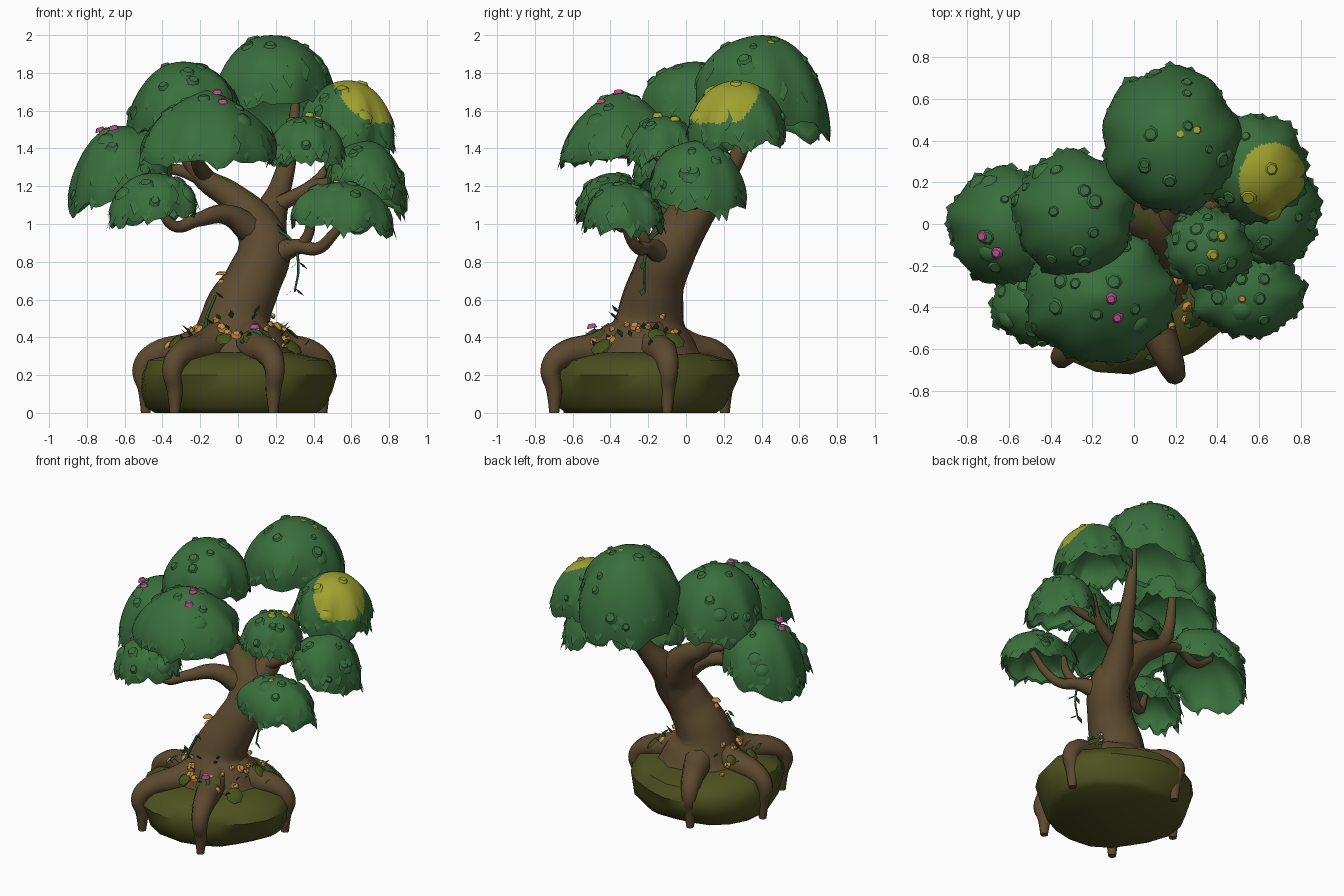
import bpy, bmesh, math, random
from mathutils import Vector, Matrix

random.seed(4)
cube = bpy.data.objects.get("Cube")
if cube:
    bpy.data.objects.remove(cube)


def material(name, r, g, b):
    m = bpy.data.materials.new(name)
    m.use_nodes = True
    m.diffuse_color = (r, g, b, 1)
    bsdf = m.node_tree.nodes["Principled BSDF"]
    bsdf.inputs["Base Color"].default_value = (r, g, b, 1)
    bsdf.inputs["Roughness"].default_value = 0.9
    return m


LEAF = material("leaf_green", .042, .158, .047)
YELLOW = material("yellow_leaf", .35, .36, .03)
BARK = material("bark_brown", .108, .068, .029)
ROCK = material("olive_rock", .075, .08, .014)
MOSS = material("moss_green", .06, .085, .012)
VINE = material("vine_green", .018, .1, .035)
ORANGE = material("orange", .57, .26, .055)
PINK = material("pink", .48, .07, .25)


def smooth(obj, angle):
    bpy.ops.object.select_all(action='DESELECT')
    obj.select_set(True)
    bpy.context.view_layer.objects.active = obj
    bpy.ops.object.shade_smooth_by_angle(angle=math.radians(angle))


def finish(name, bm, mats, angle=50):
    mesh = bpy.data.meshes.new(name)
    bm.to_mesh(mesh)
    bm.free()
    obj = bpy.data.objects.new(name, mesh)
    bpy.context.collection.objects.link(obj)
    for m in mats:
        mesh.materials.append(m)
    smooth(obj, angle)
    return obj


def tube(name, paths, mats):
    """Tapered tubes through points (x, y, z, radius), as one mesh."""
    cu = bpy.data.curves.new(name, 'CURVE')
    cu.dimensions = '3D'
    cu.bevel_depth = 1
    cu.bevel_resolution = 3
    cu.resolution_u = 6
    cu.use_fill_caps = True
    for path in paths:
        sp = cu.splines.new('BEZIER')
        sp.bezier_points.add(len(path) - 1)
        for bp, (x, y, z, r) in zip(sp.bezier_points, path):
            bp.co, bp.radius = (x, y, z), r
            bp.handle_left_type = bp.handle_right_type = 'AUTO'
    obj = bpy.data.objects.new(name, cu)
    bpy.context.collection.objects.link(obj)
    bpy.ops.object.select_all(action='DESELECT')
    obj.select_set(True)
    bpy.context.view_layer.objects.active = obj
    bpy.ops.object.convert(target='MESH')
    obj = bpy.context.object
    obj.data.materials.clear()
    for m in mats:
        obj.data.materials.append(m)
    smooth(obj, 60)
    return obj


def disc(bm, loc, normal, size, thick):
    """Small faceted cap lying on a surface."""
    rot = Vector(normal).to_track_quat('Z', 'Y').to_matrix().to_4x4()
    spin = Matrix.Rotation(random.uniform(0, 3), 4, 'Z')
    bmesh.ops.create_cone(bm, cap_ends=True, segments=7, radius1=size, radius2=size * .6,
                          depth=thick, matrix=Matrix.Translation(loc) @ rot @ spin)


def flake(bm, p, out, side, size):
    """Pointed leaf."""
    a, b, c, d = [bm.verts.new(v) for v in (p - out * size, p + side * size * .5,
                                            p + out * size, p - side * size * .5)]
    bm.faces.new((a, b, c))
    bm.faces.new((a, c, d))


def canopy(name, x, y, rx, ry, rim, top, slope, cone=0, patch=None):
    """Umbrella-shaped clump: domed outside, hollow underside, ragged rim."""
    bm = bmesh.new()
    segs, rows = (120, 36) if patch else (48, 14)
    h = top - rim
    ph = random.uniform(0, 6)
    ragged = [random.uniform(-.025, .02) for _ in range(48)]

    def point(a, phi, inner=False):
        s = math.sin(phi)
        w = s ** 4
        i = int(round(a / math.tau * 48)) % 48
        k = 1 + w * (.03 * math.sin(5 * a + ph) + .025 * math.sin(9 * a))
        k *= .94 if inner else 1
        dx, dy = rx * s * k * math.cos(a), ry * s * k * math.sin(a)
        rise = (1 - cone) * math.cos(phi) + cone * (1 - s)
        z = rim + h * rise * (.58 if inner else 1)
        z += s * s * (slope[0] * dx + slope[1] * dy)
        z += w * (.018 * math.sin(7 * a + ph)) + s ** 12 * ragged[i]
        return Vector((x + dx, y + dy, z))

    rings = []
    for inner in (False, True):
        phis = [math.radians(98) * (j + 1) / rows for j in range(rows)]
        for phi in reversed(phis) if inner else phis:
            rings.append([bm.verts.new(point(math.tau * i / segs, phi, inner)) for i in range(segs)])
    for r0, r1 in zip(rings, rings[1:]):
        for i in range(segs):
            j = (i + 1) % segs
            bm.faces.new((r0[i], r1[i], r1[j], r0[j]))
    for ring, inner in ((rings[0], False), (rings[-1], True)):
        tip = bm.verts.new(point(0, 0, inner))
        for i in range(segs):
            pair = (ring[i], ring[(i + 1) % segs])
            bm.faces.new((tip, *(reversed(pair) if inner else pair)))
    # leaf tufts on the crown
    for _ in range(12):
        a, phi = random.uniform(0, math.tau), random.uniform(.25, 1.35)
        n = Vector((math.sin(phi) * math.cos(a), math.sin(phi) * math.sin(a), math.cos(phi) + .25))
        disc(bm, point(a, phi), n, random.uniform(.025, .055), .022)
    # hanging leaves round the rim
    for i in range(26):
        a = math.tau * (i + random.random()) / 26
        out = Vector((math.cos(a) * .35, math.sin(a) * .35, -.92))
        side = Vector((-math.sin(a), math.cos(a), 0))
        flake(bm, point(a, random.uniform(1.25, 1.6)), out, side, random.uniform(.04, .07))
    bm.normal_update()
    if patch:
        px, py, pr, low = patch
        for f in bm.faces:
            c = f.calc_center_median()
            if f.normal.z > .05 and c.z > low and math.hypot((c.x - px) * 1.12, c.y - py) < pr:
                f.material_index = 1
    finish(name, bm, [LEAF, YELLOW])


canopy("top_canopy", .175, .405, .33, .35, 1.6, 2.0, (.15, -.25))
canopy("upper_left_canopy", -.29, .05, .29, .30, 1.53, 1.86, (.18, -.14))
canopy("left_canopy", -.62, -.01, .27, .28, 1.2, 1.52, (.38, 0))
canopy("front_canopy", -.165, -.345, .36, .32, 1.38, 1.71, (0, .1), .35)
canopy("low_left_canopy", -.45, -.39, .23, .19, 1.06, 1.27, (.15, 0))
canopy("low_right_canopy", .545, -.33, .27, .21, 1.01, 1.22, (-.1, 0))
canopy("middle_canopy", .36, -.12, .20, .19, 1.36, 1.57, (0, 0))
canopy("yellow_canopy", .58, .27, .25, .26, 1.47, 1.76, (-.1, 0), 0, (.665, .21, .18, 1.535))
canopy("right_canopy", .68, .06, .21, .25, 1.17, 1.44, (-.3, -.12))

# trunk with flared base and main limbs
wood = tube("trunk", [
    [(0, -.2, .24, .36), (0, -.2, .33, .28), (-.01, -.19, .5, .185), (.08, -.15, .7, .15),
     (.14, -.08, .87, .14), (.09, -.02, 1.0, .12), (-.03, .03, 1.14, .08), (-.2, .04, 1.26, .055),
     (-.28, .02, 1.42, .04), (-.29, .05, 1.66, .025)],
    [(.14, -.08, .85, .13), (.16, .03, 1.01, .1), (.22, .16, 1.18, .062), (.28, .3, 1.42, .04),
     (.31, .37, 1.7, .02)]], [BARK, MOSS])
for p in wood.data.polygons:
    if p.center.z > .95 and p.normal.z > .8:
        p.material_index = 1

# side branches reaching the clumps
tube("branches", [
    [(-.16, .04, 1.23, .045), (-.35, .04, 1.29, .03), (-.52, .01, 1.25, .028), (-.66, 0, 1.34, .02)],
    [(-.17, .04, 1.25, .045), (-.22, -.13, 1.35, .033), (-.18, -.3, 1.52, .02)],
    [(.08, -.08, .96, .08), (-.06, -.17, 1.05, .055), (-.22, -.28, 1.02, .037), (-.34, -.35, .99, .03),
     (-.43, -.4, 1.15, .02)],
    [(.16, -.1, .82, .08), (.32, -.2, .88, .042), (.42, -.25, .87, .033), (.5, -.3, .94, .028),
     (.6, -.33, 1.08, .02)],
    [(.33, -.2, .87, .033), (.38, -.24, .97, .028), (.37, -.28, 1.1, .018)],
    [(.21, .05, 1.1, .045), (.4, .1, 1.21, .033), (.5, .17, 1.33, .022)],
    [(.38, .09, 1.2, .033), (.55, .07, 1.24, .028), (.69, .06, 1.34, .018)]], [BARK])


# roots draping over the rock
def root(azimuth, reach):
    c, s = math.cos(math.radians(azimuth)), math.sin(math.radians(azimuth))
    steps = ((.08, .41, .11), (.26, .34, .09), (.42, .31, .07), (.49, .24, .056),
             (.475, .12, .042), (.475, .0, .026))
    return [(c * r * reach, -.21 + s * r * reach, z, w) for r, z, w in steps]


tube("roots", [root(a, k) for a, k in ((14, .97), (113, .95), (177, 1.03), (231, 1.12), (291, 1.1))],
     [BARK])

# mossy rock under the roots
bm = bmesh.new()
rings = []
for r, z in ((.42, 0), (.465, .03), (.5, .11), (.52, .2), (.47, .28), (.3, .32)):
    ring = []
    for i in range(20):
        a = math.tau * i / 20
        k = r * (1 + .035 * math.sin(3 * a + z * 9) + random.uniform(-.03, .03))
        ring.append(bm.verts.new((-.015 + k * math.cos(a), -.22 + .95 * k * math.sin(a), z)))
    rings.append(ring)
for r0, r1 in zip(rings, rings[1:]):
    for i in range(20):
        j = (i + 1) % 20
        bm.faces.new((r0[i], r0[j], r1[j], r1[i]))
bm.faces.new(reversed(rings[0]))
bm.faces.new(rings[-1])
finish("rock", bm, [ROCK], 45)


# moss pads, fungi and leaves scattered over the flared base
def scatter(count, low, high, size, thick, leafy=False):
    bm = bmesh.new()
    for i in range(count):
        a = math.radians(140 + 255 * (i + random.random()) / count)
        z = random.uniform(low, high)
        r = .2 + max(0, .48 - z) * 1.5
        n = Vector((math.cos(a), math.sin(a), 1))
        p = Vector((r * math.cos(a), -.2 + r * math.sin(a), z))
        s = size * random.uniform(.7, 1.3)
        if leafy:
            flake(bm, p, n * .7, Vector((-math.sin(a), math.cos(a), .3)), s)
        else:
            disc(bm, p, n, s, thick)
    return bm


finish("moss_pads", scatter(10, .35, .42, .05, .012), [MOSS])
finish("base_leaves", scatter(26, .35, .56, .034, 0, True), [VINE])
bm = scatter(26, .35, .52, .024, .018)
for i in range(5):
    disc(bm, Vector((-.09 + .012 * (i % 2), -.22, .58 + .04 * i)), (-.1, -.1, 1), .034, .014)
disc(bm, Vector((.52, -.36, 1.22)), (0, 0, 1), .022, .02)
disc(bm, Vector((.25, -.46, .36)), (0, 0, 1), .025, .02)
finish("fungi", bm, [ORANGE])

# blossoms and fallen yellow leaves
for name, mat, spots in (
        ("blossoms", PINK, ((-.11, -.36, 1.70), (-.08, -.45, 1.65), (-.73, -.06, 1.5), (-.66, -.14, 1.51),
                            (.09, -.5, .46))),
        ("yellow_leaves", YELLOW, ((.38, -.15, 1.58), (.42, -.06, 1.56), (.22, .43, 1.985), (.3, .45, 1.96)))):
    bm = bmesh.new()
    for s in spots:
        disc(bm, Vector(s), (s[0] * .4, s[1] * .4, 1), .03, .022)
    finish(name, bm, [mat])

# vines with leaves
vines = [[(.2, -.12, .98, .007), (.29, -.2, .9, .008), (.32, -.22, .78, .007), (.3, -.22, .64, .005)],
         [(-.12, -.3, .62, .007), (-.17, -.34, .48, .009), (-.15, -.45, .38, .007)],
         [(.02, -.5, .37, .01), (.08, -.48, .43, .014), (.13, -.55, .38, .012), (.1, -.63, .3, .008)]]
tube("vines", vines, [VINE])
bm = bmesh.new()
for x, y, z, r in [p for v in vines for p in v]:
    for side in (-1, 1):
        flake(bm, Vector((x + side * .025, y - .01, z)), Vector((side * .7, -.2, -.6)), Vector((.3, -.9, .2)), .035)
finish("vine_leaves", bm, [VINE])
